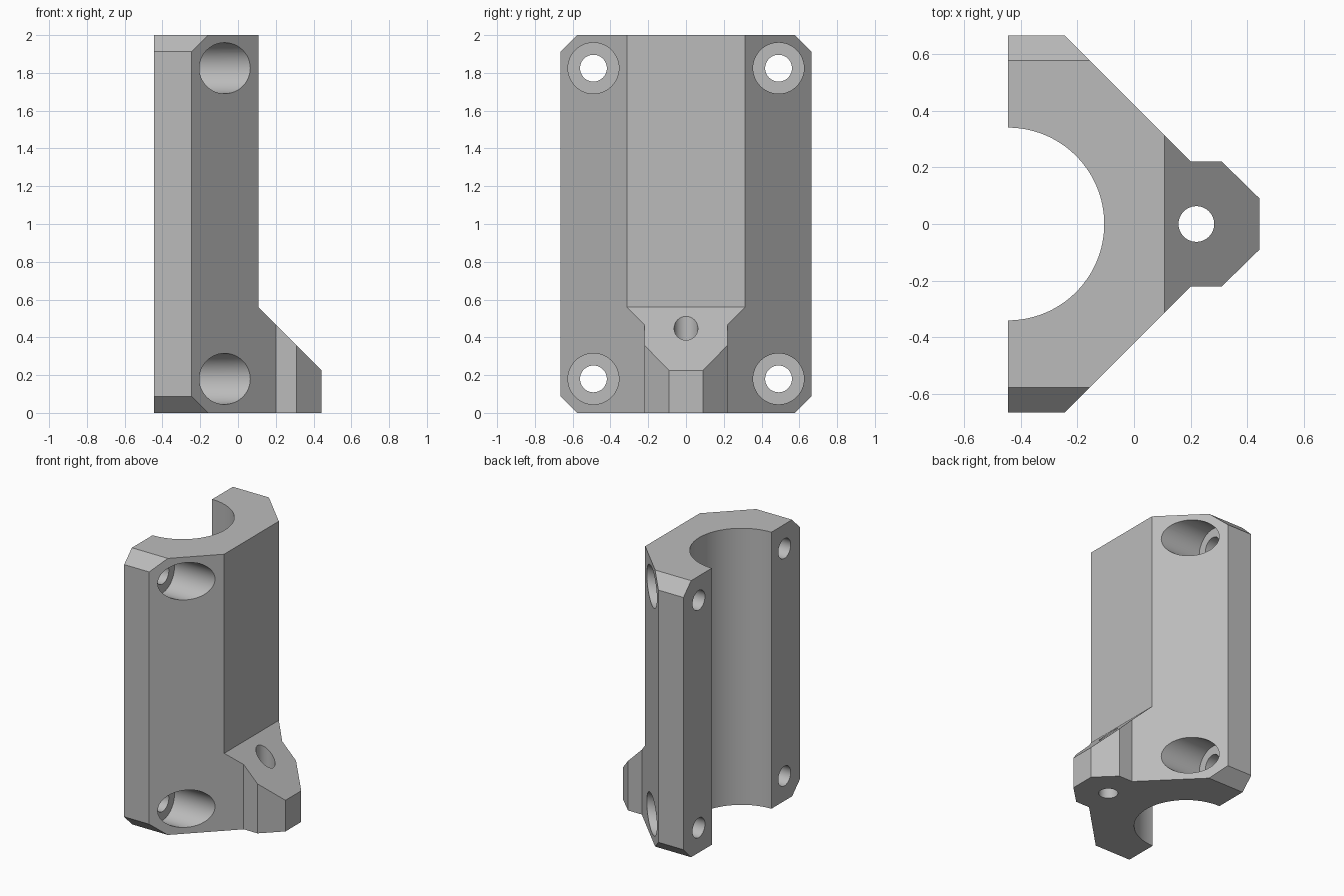
import bpy, bmesh
from math import sin, cos, pi, radians
from mathutils import Vector, Matrix

if "Cube" in bpy.data.objects:
    bpy.data.objects.remove(bpy.data.objects["Cube"], do_unlink=True)

HEIGHT = 2.0
BACK = -0.445          # flat clamping face
BORE = 0.34            # radius of the rod channel

grey = bpy.data.materials.new("plain grey")
grey.use_nodes = True
grey.diffuse_color = (0.5, 0.5, 0.5, 1)
grey.node_tree.nodes["Principled BSDF"].inputs["Base Color"].default_value = (0.5, 0.5, 0.5, 1)


def add_object(name, bm):
    bmesh.ops.recalc_face_normals(bm, faces=bm.faces)
    mesh = bpy.data.meshes.new(name)
    bm.to_mesh(mesh)
    bm.free()
    mesh.materials.append(grey)
    obj = bpy.data.objects.new(name, mesh)
    bpy.context.collection.objects.link(obj)
    return obj


def prism(points, direction):
    """Closed solid made by sweeping a flat outline along a vector."""
    bm = bmesh.new()
    face = bm.faces.new([bm.verts.new(p) for p in points])
    swept = bmesh.ops.extrude_face_region(bm, geom=[face], use_keep_orig=True)["geom"]
    bmesh.ops.translate(bm, vec=direction,
                        verts=[v for v in swept if isinstance(v, bmesh.types.BMVert)])
    return bm


def cylinder(name, radius, length, centre, along_x):
    bm = bmesh.new()
    turn = Matrix.Rotation(pi / 2, 4, 'Y') if along_x else Matrix()
    bmesh.ops.create_cone(bm, cap_ends=True, segments=48, radius1=radius, radius2=radius,
                          depth=length, matrix=Matrix.Translation(centre) @ turn)
    return add_object(name, bm)


def cut(target, cutter):
    cutter.hide_render = True
    mod = target.modifiers.new("cut", 'BOOLEAN')
    mod.operation = 'DIFFERENCE'
    mod.solver = 'EXACT'
    mod.object = cutter
    bpy.context.view_layer.objects.active = target
    bpy.ops.object.modifier_apply(modifier=mod.name)
    bpy.data.objects.remove(cutter, do_unlink=True)


# Plan outline: half bore, then angled flanks and the lug, mirrored in y
flank = [(BACK, 0.665), (-0.245, 0.665), (0.2, 0.22), (0.31, 0.22), (0.443, 0.09)]
steps = 64
arc = [(BACK + BORE * cos(a), BORE * sin(a))
       for a in (-pi / 2 + pi * i / steps for i in range(steps + 1))]
arc[0], arc[-1] = (BACK, -BORE), (BACK, BORE)
outline = arc + flank + [(x, -y) for x, y in reversed(flank)]
bm = prism([(x, y, 0) for x, y in outline], (0, 0, HEIGHT))

# Chamfered outer corners, top and bottom
for side in (-1, 1):
    for z, up in ((0, -1), (HEIGHT, 1)):
        hit = bmesh.ops.bisect_plane(bm, geom=bm.verts[:] + bm.edges[:] + bm.faces[:],
                                     plane_co=(0, side * 0.577, z),
                                     plane_no=Vector((0, side, up)).normalized(),
                                     clear_outer=True)
        edges = [e for e in hit["geom_cut"] if isinstance(e, bmesh.types.BMEdge)]
        bmesh.ops.holes_fill(bm, edges=edges)
block = add_object("clamp_block", bm)

# Remove everything above the sloped lug
wedge = [(0.108, 0.56), (0.648, 0.02), (0.648, 2.2), (0.108, 2.2)]
cut(block, add_object("slope_cutter", prism([(x, -1, z) for x, z in wedge], (0, 2, 0))))

# Counterbored bolt holes
for y in (-0.49, 0.49):
    for z in (0.18, 1.825):
        cut(block, cylinder("bolt_cutter", 0.071, 2, (0, y, z), True))
        cut(block, cylinder("head_cutter", 0.135, 1, (-0.26 + 0.5, y, z), True))

# Vertical hole through the lug
cut(block, cylinder("lug_cutter", 0.063, 2, (0.22, 0, 0.4), False))

bpy.ops.object.select_all(action='DESELECT')
block.select_set(True)
bpy.context.view_layer.objects.active = block
bpy.ops.object.shade_smooth_by_angle(angle=radians(30))
